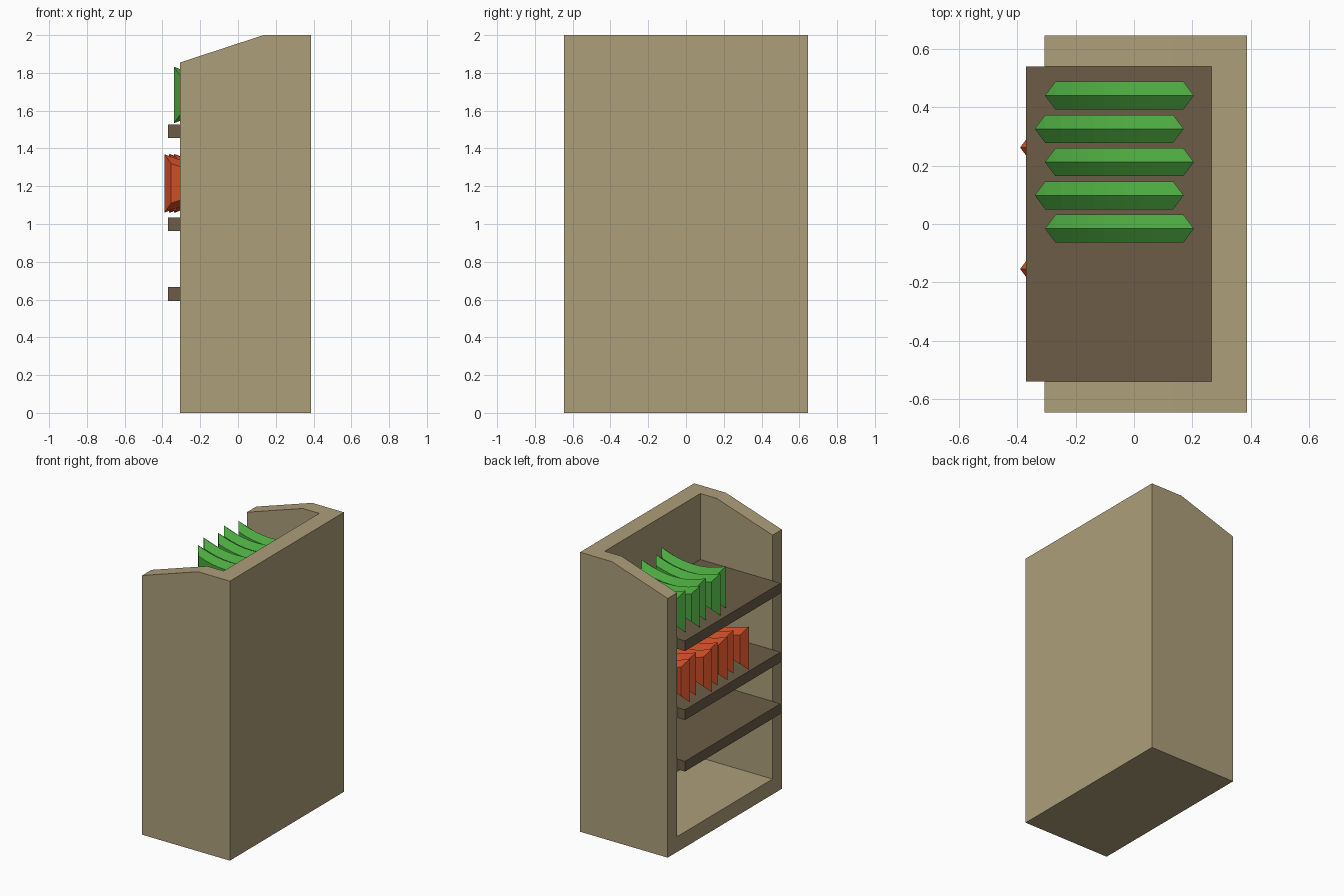
import bpy
import bmesh

cube = bpy.data.objects.get("Cube")
if cube:
    bpy.data.objects.remove(cube, do_unlink=True)


def make_material(name, color):
    mat = bpy.data.materials.new(name)
    mat.use_nodes = True
    mat.diffuse_color = (*color, 1)
    mat.node_tree.nodes["Principled BSDF"].inputs["Base Color"].default_value = (*color, 1)
    return mat


tan = make_material("tan wood", (0.42, 0.345, 0.197))
brown = make_material("dark brown wood", (0.15, 0.108, 0.063))
green = make_material("green cover", (0.07, 0.39, 0.05))
red = make_material("red cover", (0.61, 0.075, 0.02))


def finish(name, bm, mat):
    bmesh.ops.recalc_face_normals(bm, faces=bm.faces)
    mesh = bpy.data.meshes.new(name)
    bm.to_mesh(mesh)
    bm.free()
    mesh.materials.append(mat)
    obj = bpy.data.objects.new(name, mesh)
    bpy.context.collection.objects.link(obj)
    return obj


def prism(name, profile, half_depth, mat):
    """Extrude an x-z profile symmetrically along y."""
    bm = bmesh.new()
    face = bm.faces.new([bm.verts.new((x, -half_depth, z)) for x, z in profile])
    ext = bmesh.ops.extrude_face_region(bm, geom=[face])
    verts = [g for g in ext["geom"] if isinstance(g, bmesh.types.BMVert)]
    bmesh.ops.translate(bm, verts=verts, vec=(0, 2 * half_depth, 0))
    return finish(name, bm, mat)


def box(name, x0, x1, z0, z1, half_depth, mat):
    return prism(name, [(x0, z0), (x1, z0), (x1, z1), (x0, z1)], half_depth, mat)


def book(name, x_tip, y, z0, z1, mat):
    """Wedge-ended book whose top and bottom bow inwards along its length."""
    length, half_width, shoulder, drop, sag, steps = 0.51, 0.048, 0.036, 0.036, 0.055, 8
    bm = bmesh.new()

    def bow(u):
        return sag * (1 - (2 * u / length - 1) ** 2)

    def edge_pair(u):
        return [bm.verts.new((x_tip + u, y, z)) for z in (z0 + bow(u), z1 - bow(u))]

    tip = edge_pair(0)
    rings = []
    for i in range(steps + 1):
        u = shoulder + (length - 2 * shoulder) * i / steps
        low, high = z0 + bow(u), z1 - bow(u)
        section = [(0, low), (half_width, low + drop), (half_width, high - drop),
                   (0, high), (-half_width, high - drop), (-half_width, low + drop)]
        rings.append([bm.verts.new((x_tip + u, y + dy, z)) for dy, z in section])
    tail = edge_pair(length)

    for a, b in zip(rings, rings[1:]):
        for k in range(6):
            n = (k + 1) % 6
            bm.faces.new((a[k], a[n], b[n], b[k]))
    # Pointed ends
    for (bottom, top), r in ((tip, rings[0]), (tail, rings[-1])):
        for side, upper in ((r[1], r[2]), (r[5], r[4])):
            bm.faces.new((bottom, side, upper, top))
            bm.faces.new((bottom, r[0], side))
            bm.faces.new((top, upper, r[3]))
    return finish(name, bm, mat)


# Cabinet: sloped-top body hollowed out from the open side and the top
cabinet = prism("cabinet", [(-0.307, 0), (0.387, 0), (0.387, 2), (0.135, 2), (-0.307, 1.855)],
                0.645, tan)
cutter = box("cabinet_cutter", -1, 0.265, 0.11, 3, 0.54, tan)
cutter.hide_render = True
hollow = cabinet.modifiers.new("hollow", "BOOLEAN")
hollow.operation = "DIFFERENCE"
hollow.solver = "EXACT"
hollow.object = cutter
bpy.context.view_layer.objects.active = cabinet
cabinet.select_set(True)
bpy.ops.object.modifier_apply(modifier="hollow")
bpy.data.objects.remove(cutter, do_unlink=True)

# Shelves, protruding slightly from the opening
for name, z in (("lower_shelf", 0.593), ("middle_shelf", 0.962), ("upper_shelf", 1.455)):
    box(name, -0.37, 0.265, z, z + 0.073, 0.54, brown)

# Green books, alternately pulled forward
for i in range(5):
    book(f"green_book_{i + 1}", -0.34 if i % 2 else -0.305, 0.44 - 0.114 * i, 1.533, 1.833, green)

# Red books, unevenly pushed in
red_tips = [-0.36, -0.335, -0.39, -0.36, -0.365, -0.34, -0.39]
for i, x in enumerate(red_tips):
    book(f"red_book_{i + 1}", x, 0.47 - 0.104 * i, 1.06, 1.37, red)
